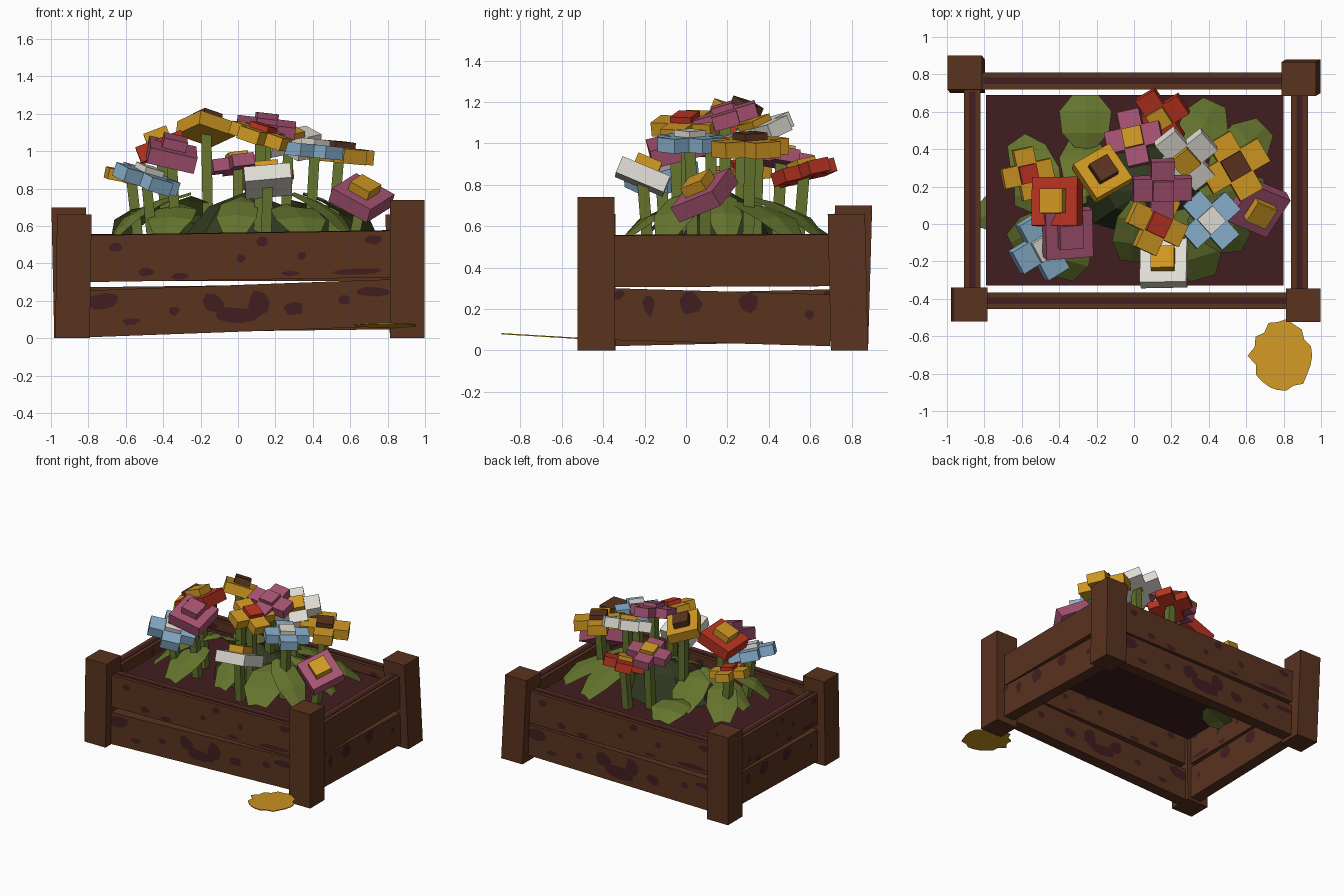
import bpy, bmesh, math, random
from mathutils import Vector, Matrix, Quaternion

random.seed(4)
if "Cube" in bpy.data.objects:
    bpy.data.objects.remove(bpy.data.objects["Cube"])

# Colours
COLOURS = {
    "wood": (0.1, 0.033, 0.0135), "soil": (0.053, 0.0125, 0.0145),
    "leaf_green": (0.13, 0.175, 0.027), "shade_green": (0.03, 0.042, 0.015),
    "yellow": (0.62, 0.31, 0.016), "red": (0.48, 0.033, 0.015),
    "pink": (0.38, 0.085, 0.165), "blue": (0.25, 0.44, 0.62), "white": (0.74, 0.72, 0.66),
}
MATS = {}
for label, rgb in COLOURS.items():
    m = bpy.data.materials.new(label)
    m.use_nodes = True
    m.diffuse_color = (*rgb, 1)
    shader = m.node_tree.nodes["Principled BSDF"]
    shader.inputs["Base Color"].default_value = (*rgb, 1)
    shader.inputs["Roughness"].default_value = 0.9
    MATS[label] = m


def finish(bm, name, colours, matrix=None):
    mesh = bpy.data.meshes.new(name)
    bm.to_mesh(mesh)
    bm.free()
    for c in colours:
        mesh.materials.append(MATS[c])
    ob = bpy.data.objects.new(name, mesh)
    if matrix:
        ob.matrix_world = matrix
    bpy.context.collection.objects.link(ob)


def add_box(bm, centre, size, index=0):
    geo = bmesh.ops.create_cube(bm, size=1, matrix=Matrix.Translation(centre) @ Matrix.Diagonal((*size, 1)))
    for f in {f for v in geo["verts"] for f in v.link_faces}:
        f.material_index = index
    return geo["verts"]


# Corner posts, leaning a little
def post(name, x, y, height, lean):
    bm = bmesh.new()
    for v in add_box(bm, (0, 0, height / 2), (0.185, 0.18, height)):
        if v.co.z > 0.1:
            v.co += Vector((*lean, 0))
    finish(bm, name, ["wood"], Matrix.Translation((x, y, 0)))


post("post_front_right", -0.885, -0.43, 0.66, (0.01, 0))
post("post_front_left", 0.905, -0.435, 0.74, (0, 0))
post("post_back_right", -0.89, 0.79, 0.70, (-0.015, 0.02))
post("post_back_left", 0.905, 0.79, 0.66, (-0.025, -0.015))

# Dark stains on boards: position along, position up, length, height (fractions of the board)
UPPER = [(.09, .75, .05, .2), (.57, .82, .045, .22), (.19, .2, .05, .2), (.3, .1, .06, .16),
         (.5, .45, .03, .18), (.7, .5, .03, .2), (.66, .12, .06, .12), (.88, .14, .17, .16), (.94, .82, .06, .2)]
LOWER = [(.05, .75, .11, .36), (.41, .62, .08, .45), (.49, .34, .17, .4), (.56, .62, .07, .6), (.67, .45, .07, .3),
         (.28, .5, .04, .22), (.84, .6, .04, .2), (.94, .75, .11, .22), (.14, .3, .06, .14)]
SIDE = [(.03, .88, .05, .2), (.17, .68, .06, .4), (.36, .75, .1, .45), (.62, .78, .1, .4), (.9, .6, .04, .2)]


def board(name, start, end, height, stains, strip=False):
    a, b = Vector(start), Vector(end)
    length, thick = (b - a).length, 0.09
    along = (b - a).normalized()
    across = Vector((0, 0, 1)).cross(along).normalized()
    frame = Matrix((along, across, along.cross(across))).transposed().to_4x4()
    frame.translation = (a + b) / 2
    bm = bmesh.new()
    add_box(bm, (0, 0, 0), (length, thick, height))
    for u, v, w, h in stains:
        jitter = [random.uniform(0.75, 1.15) for _ in range(9)]
        for side in (-1, 1):
            ring = []
            for i, j in enumerate(jitter):
                t = math.tau * i / len(jitter)
                z = (v - 0.5 + h / 2 * j * math.sin(t)) * height
                ring.append(bm.verts.new(((u - 0.5 + w / 2 * j * math.cos(t)) * length,
                                          side * (thick / 2 + 0.003), max(-height / 2, min(height / 2, z)))))
            bm.faces.new(ring if side < 0 else ring[::-1]).material_index = 1
    if strip:
        add_box(bm, (0, 0, height / 2), (length * 0.98, 0.034, 0.006), 1)
    finish(bm, name, ["wood", "soil"], frame)


board("front_board_upper", (-.80, -.41, .425), (.83, -.41, .45), .25, UPPER, True)
board("front_board_lower", (-.80, -.41, .13), (.83, -.41, .19), .25, LOWER)
board("left_board_upper", (.885, -.36, .43), (.885, .70, .435), .25, [], True)
board("left_board_lower", (.885, -.36, .175), (.885, .70, .145), .25, SIDE)
board("back_board_upper", (.83, .765, .43), (-.82, .765, .43), .25, UPPER, True)
board("back_board_lower", (.83, .765, .17), (-.82, .765, .15), .245, LOWER)
board("right_board_upper", (-.865, .72, .435), (-.865, -.36, .43), .25, UPPER, True)
board("right_board_lower", (-.865, .72, .17), (-.865, -.36, .145), .25, SIDE)

# Soil bed and low shaded foliage mound
bm = bmesh.new()
add_box(bm, (0.005, 0.18, 0.495), (1.59, 1.02, 0.01))
finish(bm, "soil_bed", ["soil"])

bm = bmesh.new()
bmesh.ops.create_cone(bm, cap_ends=True, segments=8, radius1=1, radius2=0.55, depth=1)
bmesh.ops.poke(bm, faces=[f for f in bm.faces if f.normal.z > 0.9])
for v in bm.verts:
    if len(v.link_faces) == 8 and v.co.z > 0.4:
        v.co.z += 0.4
finish(bm, "foliage_mound", ["shade_green"],
       Matrix.Translation((0.05, 0.18, 0.605)) @ Matrix.Diagonal((0.37, 0.25, 0.2, 1)))


# Broad leaves sloping outward from the middle, slightly folded along the midrib
def leaf(name, start, end, width, z_start=0.72, z_end=0.56, bulge=0.04):
    a, b = Vector((*start, z_start)), Vector((*end, z_end))
    side = (b - a).cross(Vector((0, 0, 1))).normalized()
    bm = bmesh.new()
    rows = []
    for t, w, rise in ((0, .35, 0), (.3, .9, .8), (.7, 1, 1), (1, .5, 0)):
        mid = a.lerp(b, t) + Vector((0, 0, rise * bulge))
        rows.append([bm.verts.new(mid + side * s * w * width / 2 - Vector((0, 0, abs(s) * .015))) for s in (-1, 0, 1)])
    for r, q in zip(rows, rows[1:]):
        for i in range(2):
            bm.faces.new((r[i], r[i + 1], q[i + 1], q[i]))
    finish(bm, name, ["leaf_green"])


LEAVES = [((-.26, .40), (-.26, .69), .28, .62), ((-.25, .15), (-.28, .46), .26, .76), ((-.42, .15), (-.63, .45), .23),
          ((-.6, .1), (-.84, .03), .2, .49, .46, 0), ((-.3, .03), (-.39, -.29), .25), ((-.35, .05), (-.66, -.1), .2, .76),
          ((.02, .12), (-.02, -.2), .22, .76), ((.26, .08), (.37, -.29), .28), ((.3, .05), (.6, -.1), .22, .78),
          ((.42, .25), (.7, .52), .26), ((.28, .32), (.43, .65), .26, .74), ((.35, .15), (.7, .2), .18, .78),
          ((-.25, .15), (-.64, .15), .2, .78)]
for i, args in enumerate(LEAVES):
    leaf(f"leaf_{i + 1}", *args)


# Flowers: blocky stacked squares, or four petal blocks round a centre, each on a square stem
def flower(i, kind, place, tilt, spin, petal, heart, size=1.0):
    bm = bmesh.new()
    if kind == "square":
        add_box(bm, (0, 0, 0), (.25, .25, .085))
        add_box(bm, (0, 0, .065), (.125, .125, .06), 1)
    else:
        for k in range(4):
            t = k * math.pi / 2
            add_box(bm, (.095 * math.cos(t), .095 * math.sin(t), 0), (.125, .125, .07))
        add_box(bm, (0, 0, .025), (.11, .11, .08), 1)
    top = Vector(place)
    turn = Vector((0, 0, 1)).rotation_difference(Vector((*tilt, 1))) @ Quaternion((0, 0, 1), math.radians(spin))
    finish(bm, f"flower_{i}", [petal, heart],
           Matrix.Translation(top) @ turn.to_matrix().to_4x4() @ Matrix.Scale(size, 4))
    stem = bmesh.new()
    low, high = 0.495, top.z - 0.01
    for v in add_box(stem, (0, 0, (low + high) / 2), (.055, .055, high - low)):
        pull = 1.0 if v.co.z > 0.6 else 0.93
        v.co.x += top.x * pull
        v.co.y += 0.17 + (top.y - 0.17) * pull
    finish(stem, f"stem_{i}", ["leaf_green"])


FLOWERS = [
    ("square", (-.41, .12, 1.02), (-.38, .05), 0, "red", "yellow", 1.04),
    ("square", (-.17, .27, 1.12), (.12, .4), 32, "yellow", "wood", .92),
    ("square", (-.355, -.05, .98), (.25, -.25), 3, "pink", "pink", 1.03),
    ("cross", (-.49, -.12, .85), (.35, -.1), 30, "blue", "white", 1.08),
    ("cross", (-.57, .27, .86), (.2, -.05), 12, "yellow", "red", .87),
    ("cross", (0, .46, .93), (-.15, .15), 12, "pink", "yellow", .95),
    ("cross", (.14, .57, .86), (-.1, -.28), 32, "red", "yellow", .95),
    ("cross", (.27, .35, 1.05), (.1, -.4), 40, "white", "yellow", 1.08),
    ("cross", (.15, .19, 1.125), (.12, -.3), 0, "pink", "pink", 1.0),
    ("cross", (.12, .0, 1.08), (.3, -.1), -25, "yellow", "red", 1.0),
    ("cross", (.54, .31, .98), (.1, -.02), 30, "yellow", "wood", 1.12),
    ("cross", (.41, .02, 1.0), (.1, 0), 42, "blue", "white", 1.0),
    ("square", (.66, .09, .75), (.3, -.6), -28, "pink", "yellow"),
    ("square", (.16, -.21, .84), (-.1, .42), 0, "white", "yellow"),
]
for i, args in enumerate(FLOWERS):
    flower(i + 1, *args)

# Fallen leaf beside the planter, ragged edge
bm = bmesh.new()
ring = []
for k in range(22):
    t = math.tau * k / 22
    r = (0.2 if k % 2 else 0.178) * random.uniform(0.9, 1.04)
    y = r * math.sin(t)
    ring.append(bm.verts.new((0.88 * r * math.cos(t), y, -0.06 * y)))
face = bm.faces.new(ring)
for v in bmesh.ops.extrude_face_region(bm, geom=[face])["geom"]:
    if isinstance(v, bmesh.types.BMVert):
        v.co.z += 0.006
bmesh.ops.recalc_face_normals(bm, faces=bm.faces)
finish(bm, "fallen_leaf", ["yellow"], Matrix.Translation((0.79, -0.705, 0.066)))
